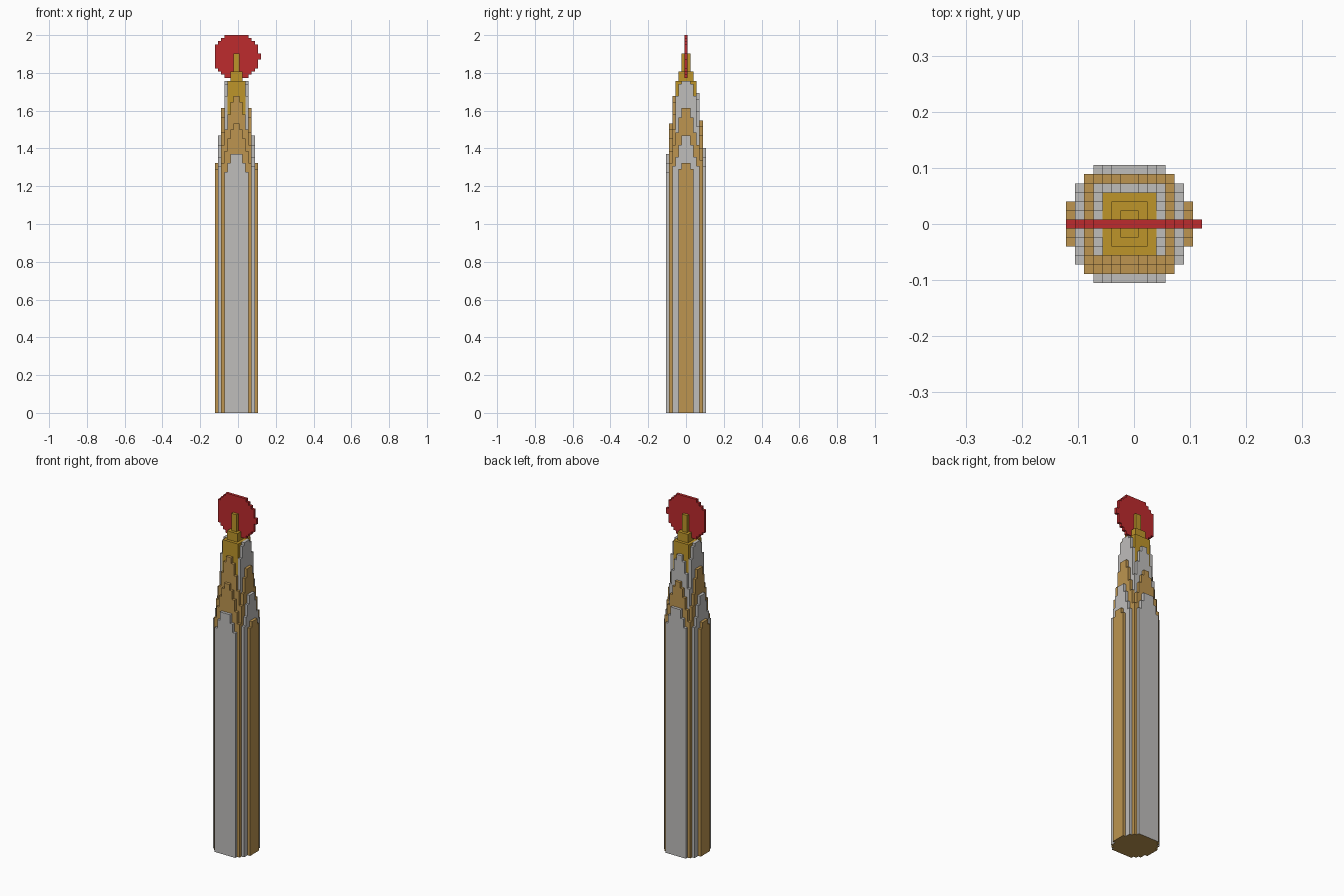
import bpy, bmesh

cube = bpy.data.objects.get("Cube")
if cube:
    bpy.data.objects.remove(cube, do_unlink=True)

U = 2 / 124      # one block
CX = -0.5        # tower axis in blocks


def material(name, rgb):
    m = bpy.data.materials.new(name)
    m.use_nodes = True
    m.diffuse_color = (*rgb, 1)
    b = next(n for n in m.node_tree.nodes if n.type == 'BSDF_PRINCIPLED')
    b.inputs["Base Color"].default_value = (*rgb, 1)
    b.inputs["Roughness"].default_value = 0.8
    return m


GREY = material("stone grey", (0.52, 0.51, 0.50))
TAN = material("sandstone tan", (0.51, 0.30, 0.08))
GOLD = material("spire gold", (0.51, 0.30, 0.023))
RED = material("disc red", (0.51, 0.024, 0.027))


def plate(name, outline, lo, hi, axis, mat):
    """Extrude an (across, z) outline from lo to hi along the given axis."""
    bm = bmesh.new()

    def point(a, z, d):
        return (a * U, d * U, z * U) if axis == 'y' else (d * U, a * U, z * U)
    face = bm.faces.new([bm.verts.new(point(a, z, lo)) for a, z in outline])
    ext = bmesh.ops.extrude_face_region(bm, geom=[face])
    d = (hi - lo) * U
    bmesh.ops.translate(bm, verts=[v for v in ext["geom"] if isinstance(v, bmesh.types.BMVert)],
                        vec=(0, d, 0) if axis == 'y' else (d, 0, 0))
    bmesh.ops.recalc_face_normals(bm, faces=bm.faces)
    me = bpy.data.meshes.new(name)
    me.materials.append(mat)
    if mat is not TAN:
        me.materials.append(TAN)
        # underside of the tower is sandstone
        for f in bm.faces:
            if f.normal.z < -0.9 and f.calc_center_median().z < 0.001:
                f.material_index = 1
    bm.to_mesh(me)
    bm.free()
    ob = bpy.data.objects.new(name, me)
    bpy.context.collection.objects.link(ob)
    return ob


def arch(centre, half, tops):
    """Stepped gothic outline; tops run from the middle column to the edge."""
    n = len(tops)
    right = []
    for i, z in enumerate(tops):
        outer = half - (n - 1 - i)
        if i and z != tops[i - 1]:
            right.append((right[-1][0], z))
        if i and z == tops[i - 1]:
            right[-1] = (outer, z)
        else:
            right.append((outer, z))
    right.append((half, 0))
    pts = [(centre + a, z) for a, z in right]
    return pts + [(centre - a, z) for a, z in reversed(right)]


def box(name, x0, x1, y0, y1, z0, z1, mat):
    return plate(name, [(x0, z0), (x1, z0), (x1, z1), (x0, z1)], y0, y1, 'y', mat)


# Front and back tiers: half width, outer depth, step heights, colours, back rise
for i, (half, y, tops, fmat, bmat, rise) in enumerate([
        (4, 6.5, (85, 85, 82, 79), GREY, GREY, 2),
        (5, 5.5, (95, 93, 90, 86, 82), TAN, TAN, 1),
        (4, 4.5, (104, 102, 98, 93), TAN, GREY, 1)], 1):
    plate(f"front_tier_{i}", arch(CX, half, tops), -y, -y + 1, 'y', fmat)
    plate(f"back_tier_{i}", arch(CX, half, [t + rise for t in tops]), y - 1, y, 'y', bmat)

# Side tiers: half width, outer distance from axis, step heights, colour
for i, (half, x, tops, mat) in enumerate([
        (2.5, 7, (82, 82, 80), TAN),
        (4.5, 6, (91, 91, 88, 84, 81), GREY),
        (4.5, 5, (100, 100, 97, 92, 88), TAN),
        (3.5, 4, (109, 109, 108, 104), GREY)], 1):
    if i == 3:   # keep clear of the corner of the second front tier
        half = 4.5
    plate(f"left_tier_{i}", arch(0, half, tops), CX + x - 1, CX + x, 'x', mat)
    plate(f"right_tier_{i}", arch(0, half, tops), CX - x, CX - x + 1, 'x', mat)

# Core and stepped spire
box("core", CX - 3, CX + 3, -3.5, 3.5, 0, 109, GOLD)
box("spire_base", CX - 2, CX + 2, -2.5, 2.5, 109, 112, GOLD)
box("spire", CX - 1, CX + 1, -1.5, 1.5, 112, 118, GOLD)

# Stepped red disc with a small lug on its left edge
quarter = [(4, 7), (4, 6), (5, 6), (5, 5), (6, 5), (6, 4), (7, 4)]
lower = [(a, -z) for a, z in reversed(quarter)]
side = quarter + [(7, 1), (8, 1), (8, -1), (7, -1)] + lower
other = [(-a, z) for a, z in reversed(quarter + lower)]
plate("disc", [(CX + a, 117 + z) for a, z in side + other], -0.5, 0.5, 'y', RED)
